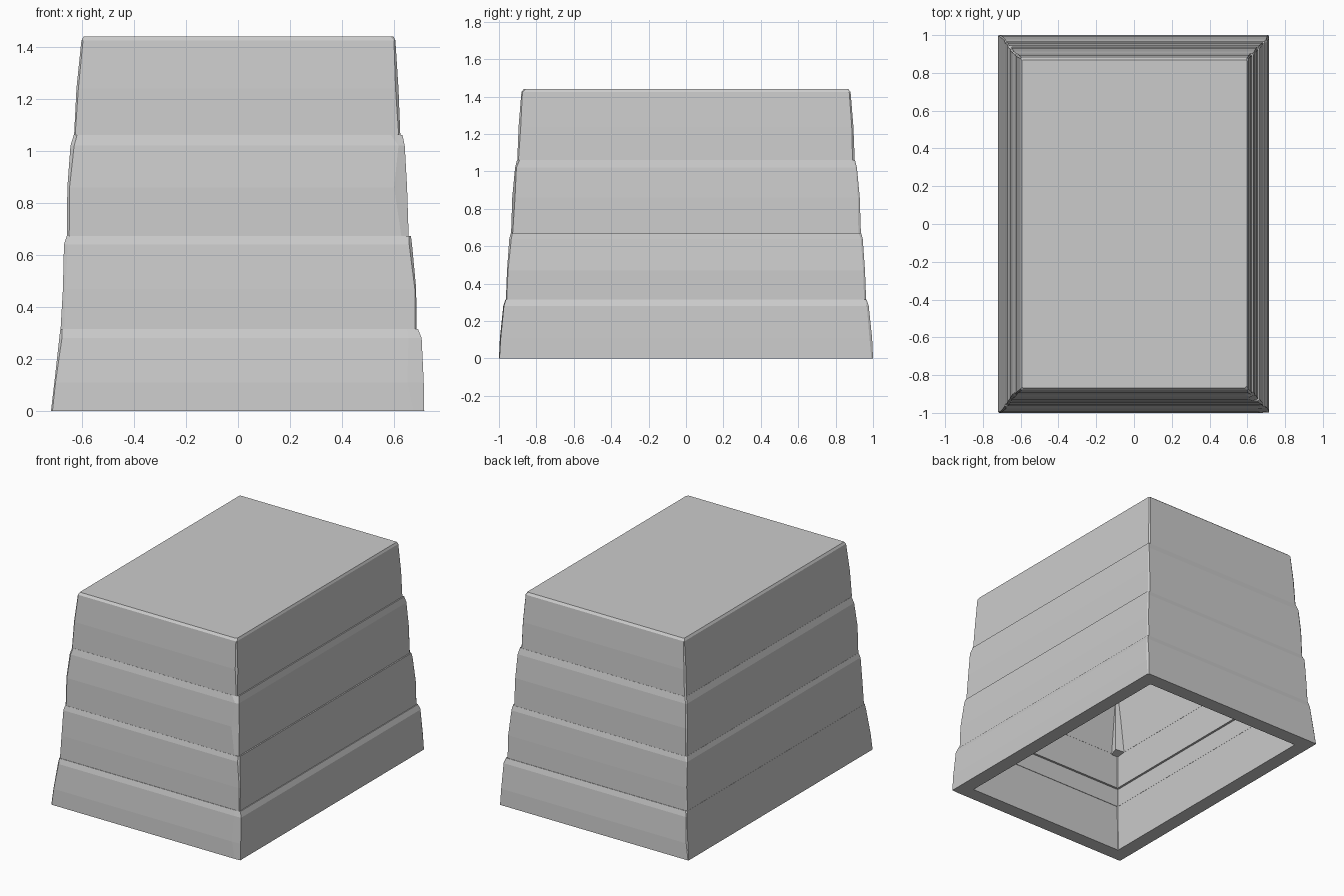
import bpy, bmesh, random

if "Cube" in bpy.data.objects:
    bpy.data.objects.remove(bpy.data.objects["Cube"])
random.seed(4)

# Each course: outer levels (z, left x, right x, half depth y),
# corner chips (dx, dy) in order front-left, front-right, back-right, back-left,
# and inner wall levels (z, wall thickness)
COURSES = [
    ("bottom_course",
     [(0.0, .719, .716, 1.0), (.11, .706, .714, .995), (.28, .687, .706, .977), (.315, .683, .692, .966)],
     [(.008, .006), (.07, .005), (.006, .01), (.006, .005)],
     [(0, .1), (.315, .08)]),
    ("second_course",
     [(.315, .682, .686, .963), (.47, .673, .685, .957), (.64, .669, .669, .945), (.672, .659, .665, .936)],
     [(.01, .006), (.008, .008), (.006, .01), (.01, .006)],
     [(.315, .08), (.44, .075), (.44, .09), (.672, .085)]),
    ("third_course",
     [(.672, .658, .656, .935), (.86, .656, .65, .929), (1.02, .644, .641, .914), (1.062, .631, .632, .903)],
     [(.01, .008), (.04, .012), (.006, .012), (.01, .008)],
     [(.672, .085), (1.062, .08)]),
    ("top_course",
     [(1.062, .63, .624, .902), (1.24, .621, .617, .895), (1.425, .602, .605, .88), (1.44, .593, .598, .868)],
     [(.008, .006), (.008, .008), (.006, .008), (.008, .006)],
     [(1.062, .1), (1.36, .09)]),
]


def outline(bm, level, chips, jitter):
    """Eight-sided plan outline with a chipped cut at each corner."""
    z, xl, xr, y = level
    corners = [(-xl, -y), (xr, -y), (xr, y), (-xl, y)]
    pts = []
    for i, ((x, yy), (dx, dy)) in enumerate(zip(corners, chips)):
        k = random.uniform(1 - jitter, 1 + jitter)
        sx, sy = (1 if x > 0 else -1), (1 if yy > 0 else -1)
        along_x = (x - sx * dx * k, yy)
        along_y = (x, yy - sy * dy * k)
        pts += [along_y, along_x] if i % 2 == 0 else [along_x, along_y]
    return [bm.verts.new((px, py, z)) for px, py in pts]


def bridge(bm, a, b):
    n = len(a)
    for i in range(n):
        j = (i + 1) % n
        bm.faces.new((a[i], a[j], b[j], b[i]))


def finish(bm, name):
    bmesh.ops.recalc_face_normals(bm, faces=bm.faces)
    me = bpy.data.meshes.new(name)
    bm.to_mesh(me)
    bm.free()
    ob = bpy.data.objects.new(name, me)
    bpy.context.collection.objects.link(ob)
    return ob


def outer_at(levels, z):
    """Outer half sizes interpolated between bottom and top of a course."""
    a, b = levels[0], levels[-1]
    t = (z - a[0]) / (b[0] - a[0])
    return [p + (q - p) * t for p, q in zip(a[1:], b[1:])]


# Stacked hollow board courses, the last one roofed over
for name, levels, chips, walls in COURSES:
    bm = bmesh.new()
    outer = [outline(bm, lv, chips, .5) for lv in levels]
    inner = [outline(bm, (z, *[s - w for s in outer_at(levels, z)]), [(.004, .004)] * 4, 0)
             for z, w in walls]
    for rings in (outer, inner):
        for a, b in zip(rings, rings[1:]):
            bridge(bm, a, b)
    bridge(bm, outer[0], inner[0])
    if name == "top_course":
        bm.faces.new(outer[-1])
        bm.faces.new(inner[-1])
    else:
        bridge(bm, outer[-1], inner[-1])
    finish(bm, name)

# Splintered board end inside the front-left corner
bm = bmesh.new()
low = [bm.verts.new(p) for p in ((-.59, -.87, .66), (-.525, -.87, .66), (-.515, -.80, .68), (-.59, -.78, .67))]
high = [bm.verts.new(p) for p in ((-.59, -.87, 1.06), (-.53, -.87, 1.06), (-.53, -.82, 1.06), (-.59, -.80, 1.06))]
bridge(bm, low, high)
bm.faces.new(low)
bm.faces.new(high)
finish(bm, "inner_splinter")
